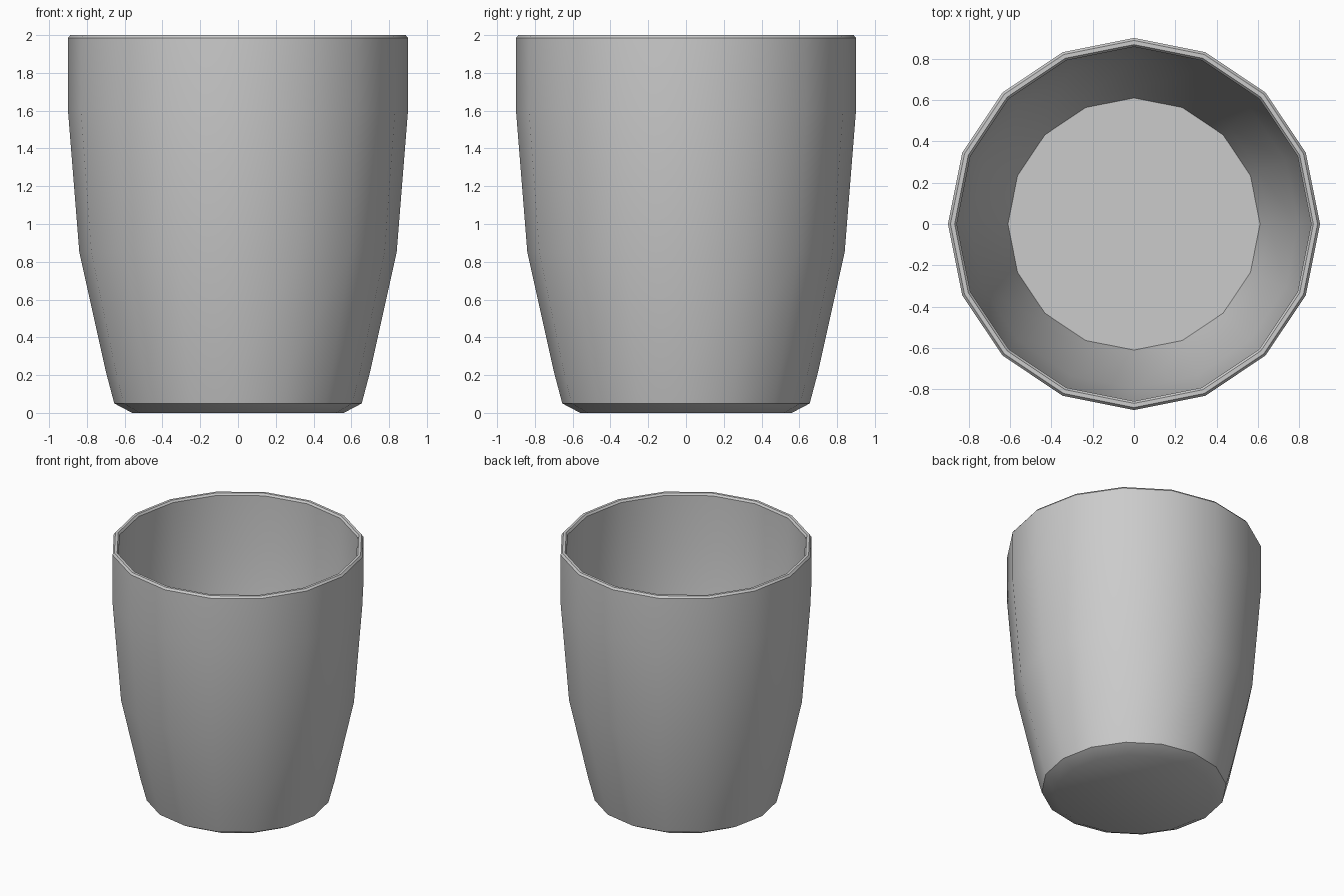
import bpy, bmesh, math

if "Cube" in bpy.data.objects:
    bpy.data.objects.remove(bpy.data.objects["Cube"])

SIDES = 16

# Cup cross-section as (radius, height): outside from the base up, over the rim, inside down to the floor
profile = [
    (0.56, 0.0), (0.655, 0.05), (0.70, 0.22), (0.84, 0.85), (0.90, 1.60),
    (0.90, 1.985), (0.888, 2.0), (0.868, 2.0), (0.857, 1.985),
    (0.857, 1.60), (0.795, 0.86), (0.655, 0.24), (0.61, 0.08),
]

bm = bmesh.new()
rings = []
for r, z in profile:
    rings.append([bm.verts.new((r * math.cos(2 * math.pi * i / SIDES),
                                r * math.sin(2 * math.pi * i / SIDES), z))
                  for i in range(SIDES)])

# Walls and rim
for low, high in zip(rings, rings[1:]):
    for i in range(SIDES):
        j = (i + 1) % SIDES
        bm.faces.new((low[i], low[j], high[j], high[i]))

# Underside and inner floor
bm.faces.new(rings[0][::-1])
bm.faces.new(rings[-1])
bmesh.ops.recalc_face_normals(bm, faces=bm.faces)

mesh = bpy.data.meshes.new("cup")
bm.to_mesh(mesh)
bm.free()
cup = bpy.data.objects.new("cup", mesh)
bpy.context.collection.objects.link(cup)

# Smooth walls, crisp rim and base edges
bpy.context.view_layer.objects.active = cup
cup.select_set(True)
bpy.ops.object.shade_smooth_by_angle(angle=math.radians(30))
